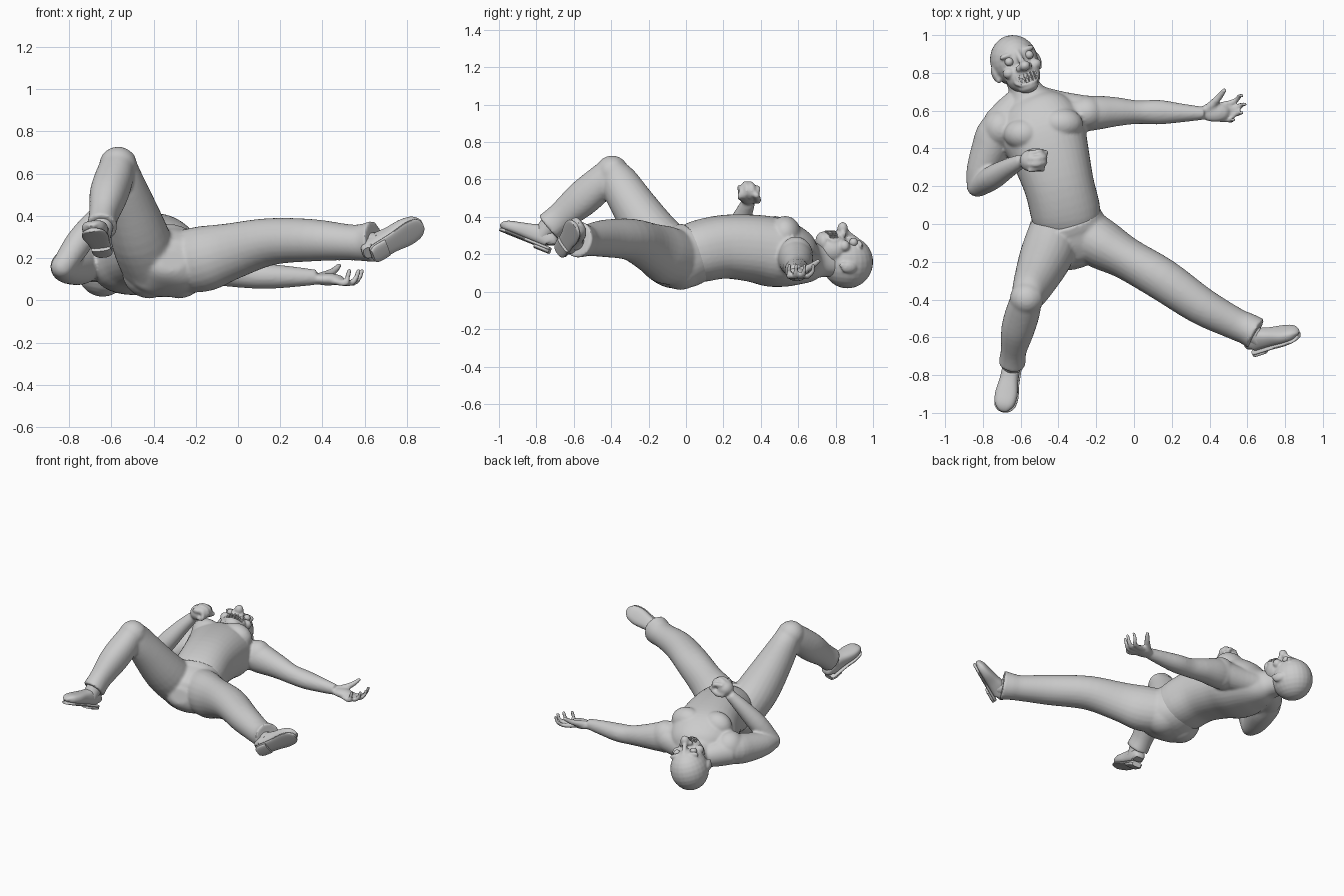
import bpy, bmesh, math
from mathutils import Vector, Matrix

UP = Vector((0, 0, 1))


def spline(rows, steps):
    # Catmull-Rom through section rows
    out = []
    for i in range(len(rows) - 1):
        p0, p1, p2, p3 = (rows[max(0, min(len(rows) - 1, i + k))] for k in (-1, 0, 1, 2))
        for s in range(steps):
            t = s / steps
            out.append([0.5 * (2 * b + (c - a) * t + (2 * a - 5 * b + 4 * c - d) * t * t
                               + (3 * b - a - 3 * c + d) * t ** 3)
                        for a, b, c, d in zip(p0, p1, p2, p3)])
    return out + [list(rows[-1])]


def tube(bm, rows, up=UP, n=24, power=2.0, steps=4):
    # rows: x, y, z, half width, (half height)
    rows = spline([tuple(r) if len(r) == 5 else tuple(r) + (r[3],) for r in rows], steps)
    pts = [Vector(r[:3]) for r in rows]
    rings = []
    for i, r in enumerate(rows):
        t = (pts[min(i + 1, len(pts) - 1)] - pts[max(i - 1, 0)]).normalized()
        side = t.cross(up).normalized()
        top = side.cross(t)
        ring = []
        for k in range(n):
            c, s = math.cos(math.tau * k / n), math.sin(math.tau * k / n)
            c = math.copysign(abs(c) ** (2 / power), c)
            s = math.copysign(abs(s) ** (2 / power), s)
            ring.append(bm.verts.new(pts[i] + side * c * r[3] + top * s * r[4]))
        rings.append(ring)
    for a, b in zip(rings, rings[1:]):
        for k in range(n):
            bm.faces.new((a[k], a[(k + 1) % n], b[(k + 1) % n], b[k]))
    bm.faces.new(rings[0][::-1])
    bm.faces.new(rings[-1])


def blob(bm, c, r, m=Matrix()):
    r = r if isinstance(r, tuple) else (r, r, r)
    bmesh.ops.create_uvsphere(bm, u_segments=24, v_segments=14, radius=1,
                              matrix=m @ Matrix.Translation(c) @ Matrix.Diagonal((*r, 1)))


def finish(bm, name, voxel=0, smooth=4):
    bmesh.ops.recalc_face_normals(bm, faces=bm.faces)
    me = bpy.data.meshes.new(name)
    bm.to_mesh(me)
    bm.free()
    ob = bpy.data.objects.new(name, me)
    bpy.context.collection.objects.link(ob)
    if voxel:
        mod = ob.modifiers.new("fuse", 'REMESH')
        mod.mode = 'VOXEL'
        mod.voxel_size = voxel
        mod.use_smooth_shade = True
        mod = ob.modifiers.new("soften", 'SMOOTH')
        mod.factor = 0.5
        mod.iterations = smooth
    else:
        bpy.ops.object.select_all(action='DESELECT')
        ob.select_set(True)
        bpy.context.view_layer.objects.active = ob
        bpy.ops.object.shade_smooth_by_angle(angle=math.radians(40))
    return ob


# bare torso and arms
bm = bmesh.new()
tube(bm, [(-.355, -.05, .18, .16, .13), (-.36, .05, .21, .184, .163), (-.395, .2, .24, .185, .17),
          (-.44, .36, .232, .205, .18), (-.48, .48, .208, .225, .185), (-.52, .58, .182, .2, .158),
          (-.55, .65, .165, .135, .12), (-.575, .71, .165, .088, .09), (-.61, .8, .16, .08, .08)],
     n=36, power=2.3)
# pectorals and shoulders
blob(bm, (-.585, .475, .31), (.105, .085, .095))
blob(bm, (-.385, .53, .31), (.115, .085, .095))
blob(bm, (-.705, .505, .2), (.1, .105, .11))
blob(bm, (-.25, .588, .185), (.1, .093, .11))
tube(bm, [(-.59, .67, .16, .07), (-.65, .60, .17, .085), (-.72, .52, .18, .09)])
tube(bm, [(-.53, .67, .16, .07), (-.4, .62, .17, .085), (-.26, .59, .18, .09)])
# bent arm
tube(bm, [(-.64, .55, .2, .09), (-.725, .49, .185, .1), (-.762, .4, .17, .098),
          (-.808, .28, .16, .08), (-.828, .2, .16, .06)])
blob(bm, (-.83, .2, .16), .056)
tube(bm, [(-.83, .195, .16, .054), (-.75, .245, .28, .064), (-.66, .3, .4, .05), (-.59, .335, .48, .036)])
# clenched hand
blob(bm, (-.55, .335, .52), (.056, .058, .053))
for i in range(4):
    y = .288 + .029 * i
    k = .012 * (i - 1.5) ** 2
    tube(bm, [(-.56, y, .56, .015), (-.51 - k, y, .58 - k, .016), (-.47 - k, y + .01, .55, .015),
              (-.485, y, .51, .014), (-.52, y, .5, .013)], up=Vector((0, 1, 0)), n=10)
tube(bm, [(-.57, .37, .49, .02), (-.52, .385, .49, .019), (-.455, .375, .52, .014)], n=10)
# outstretched arm
tube(bm, [(-.36, .57, .2, .09, .1), (-.22, .587, .175, .092, .1), (-.1, .594, .15, .078, .08),
          (.02, .592, .125, .062, .065), (.13, .592, .115, .065, .06), (.25, .588, .112, .05, .05),
          (.37, .586, .11, .034, .036)])
# open hand
blob(bm, (.425, .592, .1), (.08, .052, .029))
for i, (x, y) in enumerate(((.53, .552), (.572, .588), (.588, .632), (.572, .678))):
    by = .556 + .024 * i
    tube(bm, [(.45, by, .092, .016), ((.46 + x) / 2 + .015, by * .5 + y * .5 - .004, .082, .015),
              (x - .012, y, .11, .013), (x, y, .15, .011)], n=10)
tube(bm, [(.39, .61, .11, .024), (.44, .66, .13, .02), (.465, .69, .15, .016), (.483, .713, .17, .012)], n=10)
finish(bm, "torso_and_arms", .009)

# trousers
bm = bmesh.new()
tube(bm, [(-.372, .04, .213, .189, .167), (-.35, -.03, .185, .205, .17), (-.32, -.12, .18, .19, .15),
          (-.315, -.2, .185, .12, .1), (-.31, -.23, .19, .06, .05)], n=36, power=2.3)
blob(bm, (-.42, -.03, .14), .13)
blob(bm, (-.28, -.03, .14), .13)
tube(bm, [(-.25, -.06, .185, .14, .15), (-.15, -.12, .2, .13, .155), (-.035, -.185, .232, .112, .135),
          (.15, -.293, .278, .112, .112), (.355, -.433, .285, .1, .1), (.53, -.525, .275, .085, .085),
          (.6, -.555, .275, .084, .09), (.645, -.58, .28, .088, .1)])
# raised thigh, knee and shin
tube(bm, [(-.42, -.06, .18, .14, .15), (-.465, -.17, .3, .14, .14), (-.515, -.28, .46, .117, .12),
          (-.555, -.365, .6, .092, .1), (-.568, -.4, .68, .078, .06)], up=Vector((0, -1, .3)))
blob(bm, (-.568, -.395, .64), (.09, .088, .088))
tube(bm, [(-.566, -.385, .65, .08, .08), (-.588, -.465, .575, .09, .092), (-.615, -.56, .492, .088, .095),
          (-.637, -.67, .4, .068, .078), (-.645, -.735, .345, .072, .08)], power=2.2)
finish(bm, "trousers", .01)


# shoes with soles and heels
def shoe(name, heel, toe, down, ankle):
    heel, toe = Vector(heel), Vector(toe)
    d = toe - heel
    length = d.length
    d.normalize()
    up = -Vector(down)
    up = (up - d * up.dot(d)).normalized()
    bm = bmesh.new()
    prof = [(0, .03, .05), (.05, .043, .085), (.25, .047, .105), (.45, .05, .09),
            (.7, .06, .072), (.88, .053, .058), (.97, .034, .04), (1, .012, .02)]

    def loft(rows):
        tube(bm, [(*(heel + d * length * t + up * z), w, h) for t, w, z, h in rows], up=up, power=2.7)
    loft([(t, w, .012 + h / 2, h / 2) for t, w, h in prof])
    loft([(t, w + .003, .01, .01) for t, w, h in prof])
    loft([(-.005, .032, -.003, .012), (.08, .046, -.003, .012), (.28, .046, -.003, .012)])
    base = heel + d * length * .24 + up * .06
    tube(bm, [(*base, .048), (*ankle, .055)], up=d)
    finish(bm, name)


shoe("left_shoe", (.638, -.678, .212), (.88, -.598, .352), (.51, -.79, -.36), (.59, -.55, .275))
shoe("right_shoe", (-.635, -.73, .217), (-.69, -.998, .325), (.05, -.35, -.93), (-.642, -.72, .37))

# head, turned and tilted
Z = Vector((.22, .08, .97)).normalized()
Y = Vector((-.33, .94, 0))
Y = (Y - Z * Y.dot(Z)).normalized()
X = Y.cross(Z)
M = Matrix.Translation((-.635, .865, .157)) @ Matrix((X, Y, Z)).transposed().to_4x4()
bm = bmesh.new()
blob(bm, (0, 0, 0), (.126, .137, .14), M)
blob(bm, (0, -.09, .075), (.094, .09, .088), M)
blob(bm, (0, -.155, .115), (.056, .033, .05), M)
blob(bm, (0, -.045, .185), (.03, .028, .036), M)
tube(bm, [(*(M @ Vector(p)), r) for *p, r in ((0, .04, .12, .018), (0, 0, .148, .016), (0, -.04, .18, .02))], up=X, n=12)
for s in (-1, 1):
    blob(bm, (s * .028, -.05, .163), .018, M)
    blob(bm, (s * .055, .035, .112), (.045, .016, .022), M)
    blob(bm, (s * .075, -.055, .108), (.034, .03, .032), M)
    blob(bm, (s * .122, -.035, .0), (.018, .044, .03), M)
    blob(bm, (s * .118, -.065, .012), (.014, .025, .016), M)
lips = []
for k in range(17):
    a = math.tau * k / 16
    x = .064 * math.cos(a)
    lips.append((*(M @ Vector((x, -.108 + .036 * math.sin(a), .158 - 7 * x * x))), .011))
tube(bm, lips, up=Z, n=10, steps=2)
finish(bm, "head", .007, 3)

# eyes
bm = bmesh.new()
for s in (-1, 1):
    blob(bm, (s * .058, .002, .124), .023, M)
finish(bm, "eyes")

# bared teeth
bm = bmesh.new()
for y in (-.095, -.122):
    for i in range(6):
        x = (i - 2.5) * .018
        bmesh.ops.create_cube(bm, size=1, matrix=M @ Matrix.Translation((x, y, .158 - 7 * x * x))
                              @ Matrix.Rotation(x * 8, 4, 'Y') @ Matrix.Diagonal((.016, .024, .03, 1)))
bmesh.ops.bevel(bm, geom=bm.edges[:], offset=.003, segments=2, affect='EDGES')
finish(bm, "teeth")
